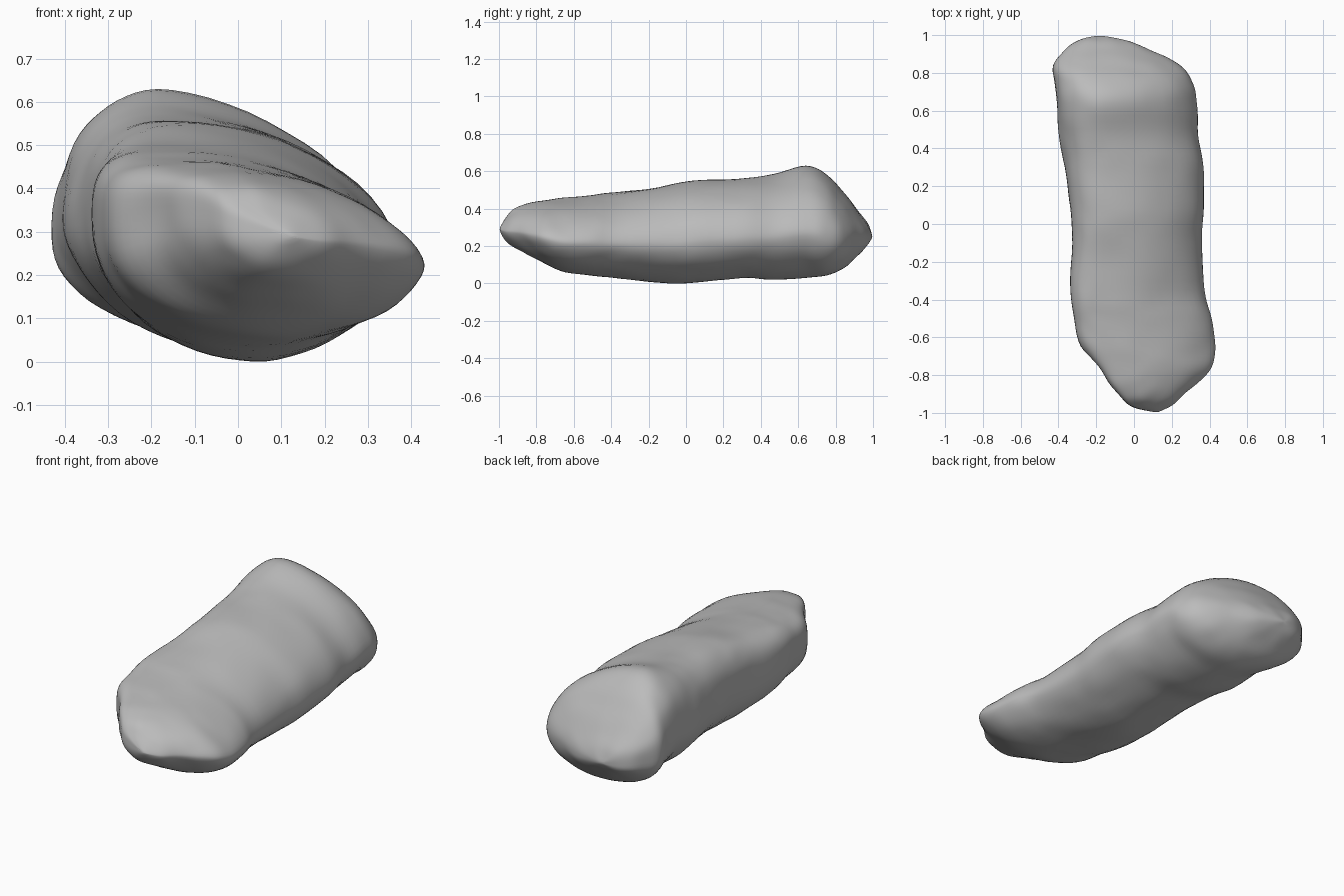
import bpy, bmesh, math
from mathutils import Vector, noise

cube = bpy.data.objects.get("Cube")
if cube:
    bpy.data.objects.remove(cube, do_unlink=True)

# Stations along the stone, in hundredths: y, low x, high x, bottom, top
STATIONS = [
    (-100, 12, 12, 29, 29), (-97, -1, 19, 23, 35), (-92, -7, 25, 19, 40),
    (-84, -14, 34, 15, 43), (-76, -20, 41, 11, 44.5), (-65, -29, 43, 6, 46),
    (-50, -32, 41, 4.5, 47.5), (-35, -34, 37, 2.5, 49.5), (-10, -33, 36, 0, 53.5),
    (8, -34, 37, 1, 55.5), (30, -37, 37, 3, 56.5), (47, -40, 34, 2, 58.5),
    (64, -41, 33, 3, 63), (75, -42, 31, 4, 58.5), (84, -43, 24, 8, 49),
    (92, -37, 9, 15, 39), (97, -30, -3, 20, 32), (100, -19, -19, 25, 25),
]
# Shallow hollows: centre, radius, depth
HOLLOWS = [
    (Vector((-0.2, -0.74, 0.33)), 0.1, 0.015),
    (Vector((-0.15, -0.2, 0.53)), 0.13, 0.015),
    (Vector((0.27, -0.86, 0.24)), 0.08, 0.01),
]
STEPS, SIDES = 5, 64


def spline(a, b, c, d, t):
    """Smooth value between b and c."""
    return b + 0.5 * t * (c - a + t * (2*a - 5*b + 4*c - d + t * (3*(b - c) + d - a)))


def station_rows():
    last = len(STATIONS) - 1
    for i in range(last):
        near = [STATIONS[min(max(i + k, 0), last)] for k in (-1, 0, 1, 2)]
        for s in range(STEPS):
            yield [spline(*vals, s / STEPS) / 100 for vals in zip(*near)]
    yield [v / 100 for v in STATIONS[last]]


def section(y, low, high, bottom, top):
    """Lopsided outline: rounded left shoulder, long slope to a low right edge."""
    crest = low + 0.3 * (high - low)
    keel = low + 0.53 * (high - low)
    left_waist = bottom + (0.56 - 0.1 * y) * (top - bottom)
    right_waist = bottom + 0.41 * (top - bottom)
    # The back face is a fuller oval than the body
    fuller = max(0, y - 0.64)
    points = []
    for k in range(SIDES):
        a = math.tau * k / SIDES
        c, s = math.cos(a), math.sin(a)
        side, waist = (high, right_waist) if c > 0 else (low, left_waist)
        if s >= 0:
            power = 1.1 + 0.3 * y * y if c > 0 else 0.7 + 0.3 * y
            mid, tip = crest, top
        else:
            power = 1.12 if c > 0 else 1.06 + 0.12 * y
            mid, tip = keel, bottom
        power -= fuller
        points.append(Vector((mid + (side - mid) * abs(c) ** power, y,
                              waist + (tip - waist) * abs(s) ** power)))
    return points


# Stone body lofted through the sections
bm = bmesh.new()
rings = [[bm.verts.new(p) for p in section(*row)] for row in station_rows()]
for r0, r1 in zip(rings, rings[1:]):
    for k in range(SIDES):
        j = (k + 1) % SIDES
        bm.faces.new((r0[k], r0[j], r1[j], r1[k]))
bmesh.ops.remove_doubles(bm, verts=bm.verts, dist=0.0005)
bmesh.ops.recalc_face_normals(bm, faces=bm.faces)
bm.normal_update()

# Weathered surface: hollows and gentle lumps
for v in bm.verts:
    push = 0.005 * noise.noise(v.co * 6) + 0.004 * noise.noise(v.co * 13)
    for centre, radius, depth in HOLLOWS:
        push -= depth * math.exp(-((v.co - centre).length / radius) ** 2)
    v.co += v.normal * push
for _ in range(2):
    bmesh.ops.smooth_vert(bm, verts=bm.verts, factor=0.5,
                          use_axis_x=True, use_axis_y=True, use_axis_z=True)

# Centre the stone and rest it on the ground
lo = [min(v.co[i] for v in bm.verts) for i in range(3)]
hi = [max(v.co[i] for v in bm.verts) for i in range(3)]
shift = Vector((-(lo[0] + hi[0]) / 2, -(lo[1] + hi[1]) / 2, -lo[2]))
bmesh.ops.translate(bm, verts=bm.verts, vec=shift)

mesh = bpy.data.meshes.new("stone")
bm.to_mesh(mesh)
bm.free()
stone = bpy.data.objects.new("stone", mesh)
bpy.context.collection.objects.link(stone)
for poly in mesh.polygons:
    poly.use_smooth = True

# Plain grey material
grey = (0.5, 0.5, 0.5, 1)
mat = bpy.data.materials.new("stone grey")
mat.use_nodes = True
mat.diffuse_color = grey
shader = next(n for n in mat.node_tree.nodes if n.type == 'BSDF_PRINCIPLED')
shader.inputs["Base Color"].default_value = grey
mesh.materials.append(mat)
